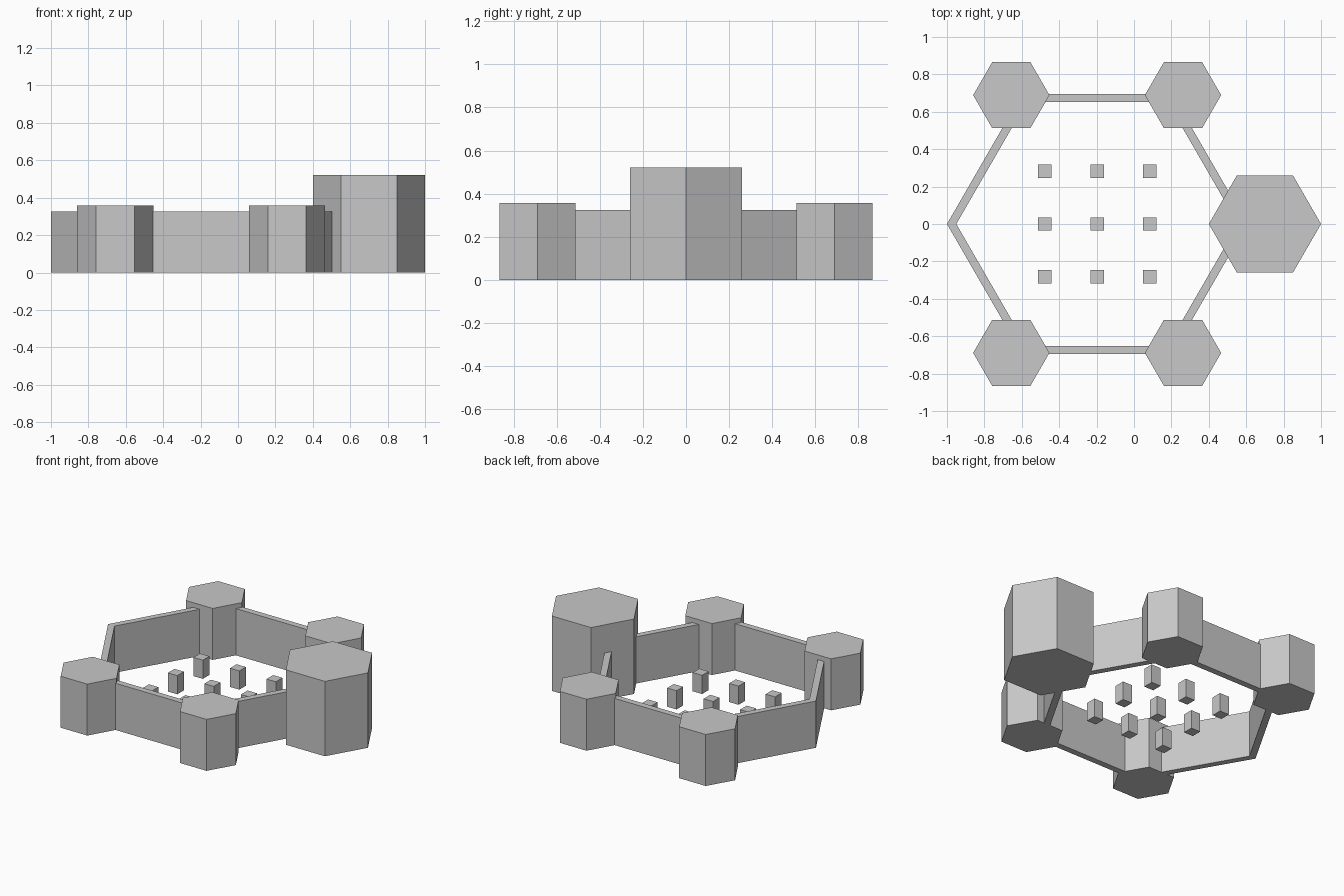
import bpy
import bmesh
from math import cos, sin, pi

if "Cube" in bpy.data.objects:
    bpy.data.objects.remove(bpy.data.objects["Cube"], do_unlink=True)

stone = bpy.data.materials.new("grey_stone")
stone.use_nodes = True
GREY = (0.58, 0.58, 0.58, 1)
stone.diffuse_color = GREY
stone.node_tree.nodes["Principled BSDF"].inputs["Base Color"].default_value = GREY

COURT_X = -0.197  # centre of the courtyard


def hexagon(radius, x=0, y=0):
    return [(x + radius * cos(i * pi / 3), y + radius * sin(i * pi / 3)) for i in range(6)]


def finish(name, bm, height):
    """Raise the flat faces into a closed solid standing on the ground."""
    base = bm.faces[:]
    raised = bmesh.ops.extrude_face_region(bm, geom=base, use_keep_orig=True)
    top = [g for g in raised["geom"] if isinstance(g, bmesh.types.BMVert)]
    bmesh.ops.translate(bm, verts=top, vec=(0, 0, height))
    bmesh.ops.recalc_face_normals(bm, faces=bm.faces[:])
    mesh = bpy.data.meshes.new(name)
    bm.to_mesh(mesh)
    bm.free()
    mesh.materials.append(stone)
    obj = bpy.data.objects.new(name, mesh)
    bpy.context.collection.objects.link(obj)


def prism(name, outline, height):
    bm = bmesh.new()
    bm.faces.new([bm.verts.new((x, y, 0)) for x, y in outline])
    finish(name, bm, height)


# Hexagonal curtain wall
bm = bmesh.new()
outer = [bm.verts.new((x, y, 0)) for x, y in hexagon(0.803, COURT_X)]
inner = [bm.verts.new((x, y, 0)) for x, y in hexagon(0.753, COURT_X)]
for i in range(6):
    j = (i + 1) % 6
    bm.faces.new((outer[i], outer[j], inner[j], inner[i]))
finish("curtain_wall", bm, 0.325)

# Large keep and four corner towers
prism("keep", hexagon(0.3, 0.7), 0.521)
for side, y in (("front", -0.689), ("back", 0.689)):
    for hand, dx in (("right", -0.459), ("left", 0.459)):
        prism(f"{side}_{hand}_tower", hexagon(0.204, COURT_X + dx, y), 0.358)

# Courtyard blocks in a three by three grid
HALF = 0.036
for row in range(-1, 2):
    for col in range(-1, 2):
        x, y = COURT_X + col * 0.281, row * 0.281
        square = [(x + a * HALF, y + b * HALF) for a, b in ((-1, -1), (1, -1), (1, 1), (-1, 1))]
        prism(f"courtyard_block_{row + 2}_{col + 2}", square, 0.13)
